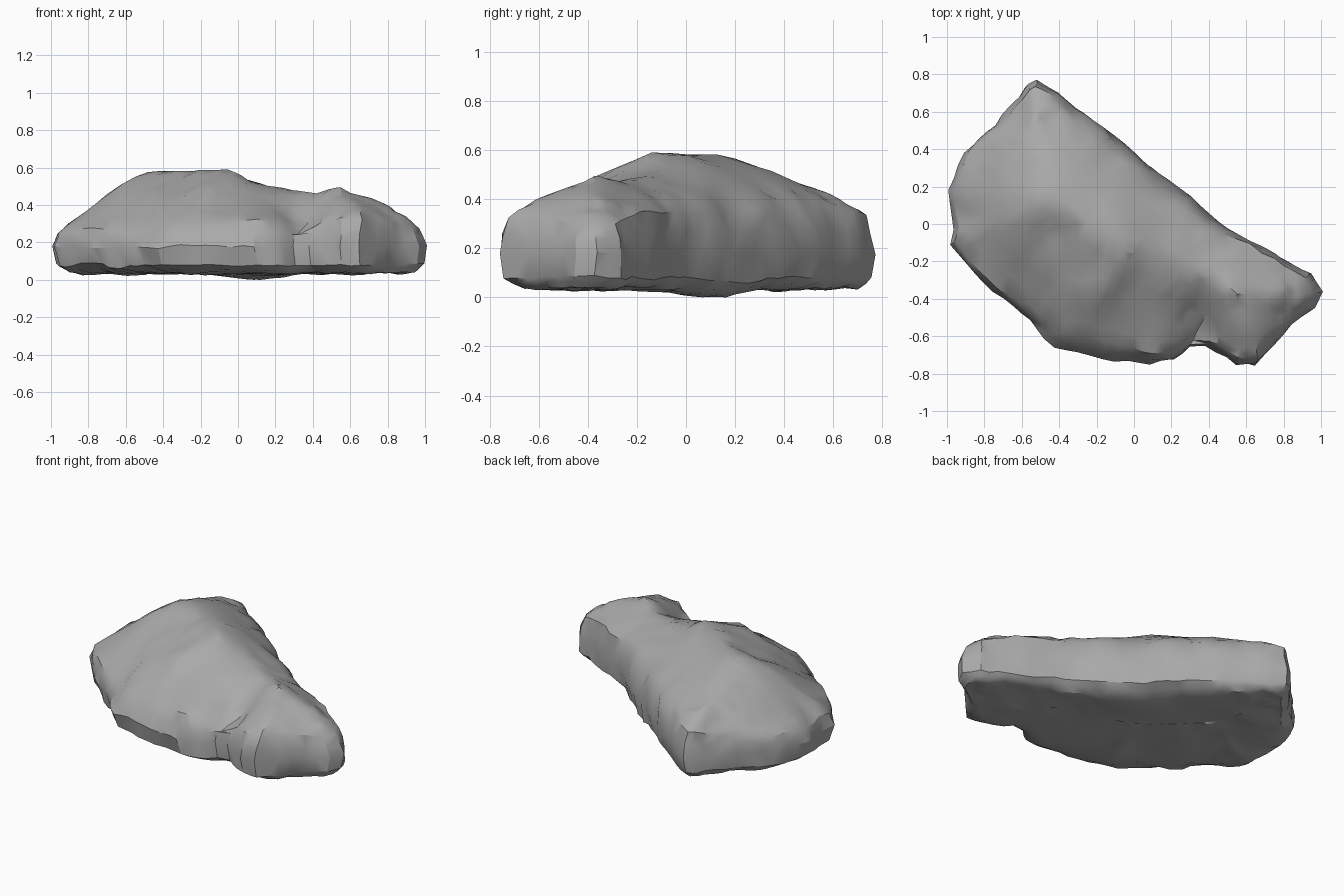
import bpy, bmesh, math
from mathutils import Vector, noise

if "Cube" in bpy.data.objects:
    bpy.data.objects.remove(bpy.data.objects["Cube"], do_unlink=True)

# Footprint: x, y and the height where the steep wall meets the top
OUTLINE = [(-.57, .75, .33), (-.52, .765, .34), (-.41, .70, .36), (-.15, .51, .37),
           (.14, .27, .37), (.50, -.02, .36), (.75, -.16, .35), (.95, -.27, .31),
           (1, -.37, .28), (.96, -.45, .29), (.84, -.54, .31), (.65, -.755, .33),
           (.55, -.755, .34), (.39, -.645, .31), (.3, -.66, .29), (.2, -.73, .31),
           (.09, -.755, .32), (-.1, -.73, .32), (-.3, -.69, .32), (-.42, -.65, .31),
           (-.6, -.48, .29), (-.75, -.36, .28), (-.9, -.22, .27), (-.98, -.11, .26),
           (-.96, -.03, .26), (-1, .18, .25), (-.9, .38, .28), (-.74, .53, .29)]
# Crest line running along the rock
CREST = [Vector(p) for p in [(-.53, .52, .45), (-.45, .18, .61), (-.28, .04, .59),
                             (-.05, -.12, .61), (.13, -.18, .52), (.42, -.29, .49),
                             (.57, -.37, .505), (.82, -.38, .385)]]
STEP = .065


def divide(points, step, closed):
    """Evenly spaced points along a path."""
    pts = [Vector(p) for p in points]
    ends = pts[1:] + (pts[:1] if closed else [])
    out = []
    for a, b in zip(pts, ends):
        n = max(1, round((b - a).xy.length / step))
        out += [a.lerp(b, i / n) for i in range(n)]
    return out if closed else out + pts[-1:]


def bump(x, y, cx, cy, rx, ry):
    return math.exp(-((x - cx) / rx) ** 2 - ((y - cy) / ry) ** 2)


def rough(co):
    return noise.noise_vector(co * 6) * .015 + noise.noise_vector(co * 15) * .014


def shoulder(rim, crest):
    """Share of the way to the crest where the wall ends, wider at the front."""
    inset = .03 + .06 * bump(rim.x, rim.y, -.2, -.65, .45, .3)
    return inset / (crest - rim).xy.length


def top_point(rim, crest, t):
    start = shoulder(rim, crest)
    p = rim.lerp(crest, start + (1 - start) * t)
    p.z = rim.z + (crest.z - rim.z) * (.55 * t + .45 * math.sin(t * math.pi / 2))
    # Valley between the two lobes and a small chip near the back
    p.z -= .09 * bump(p.x, p.y, .32, -.5, .11, .17)
    p.z -= .03 * bump(p.x, p.y, -.61, .38, .05, .06)
    return p


def base_point(rim, crest, t):
    p = rim.lerp(crest, t)
    p.z = .04 + .055 * max(0, 1 - t / .28) ** 1.5
    p.z -= .03 * bump(p.x, p.y, .05, .1, .2, .2)
    return p


def wall_point(rim, crest, z, share):
    p = rim.lerp(crest, shoulder(rim, crest) * share)
    p.z = z
    return p


# Tie every footprint point to a crest point, evened out round the bends
rims = divide(OUTLINE, STEP, True)
spine = divide(CREST, STEP * .8, False)
count = len(rims)
ties = [min(range(len(spine)), key=lambda k: (spine[k] - r).xy.length) for r in rims]
for _ in range(5):
    ties = [(ties[i - 1] + 2 * ties[i] + ties[(i + 1) % count]) / 4 for i in range(count)]
pairs = [(r, spine[round(k)]) for r, k in zip(rims, ties)]

# Rings from the middle of the underside, up the wall, to the crest
rings = [[base_point(r, c, t) for r, c in pairs] for t in (1, .8, .6, .42, .27, .14, .04)]
rings.append([wall_point(r, c, .18, 0) for r, c in pairs])
rings.append([wall_point(r, c, .5 * (.19 + r.z), .4) for r, c in pairs])
rings += [[top_point(r, c, t) for r, c in pairs] for t in (0, .14, .3, .48, .64, .82, 1)]

bm = bmesh.new()
levels = [[bm.verts.new(p) for p in ring] for ring in rings]
for low, high in zip(levels, levels[1:]):
    for i in range(count):
        j = (i + 1) % count
        bm.faces.new((low[j], low[i], high[i], high[j]))

# Close the seams, split into facets, soften the top, then roughen
bmesh.ops.remove_doubles(bm, verts=bm.verts, dist=.015)
bmesh.ops.holes_fill(bm, edges=[e for e in bm.edges if e.is_boundary], sides=0)
bmesh.ops.triangulate(bm, faces=bm.faces)
upper = [v for v in bm.verts if v.co.z > .36]
for _ in range(2):
    bmesh.ops.smooth_vert(bm, verts=upper, factor=.5,
                          use_axis_x=True, use_axis_y=True, use_axis_z=True)
for v in bm.verts:
    v.co += rough(v.co)
bmesh.ops.recalc_face_normals(bm, faces=bm.faces)

# Seat the rock on the ground
floor = min(v.co.z for v in bm.verts)
bmesh.ops.translate(bm, vec=(0, 0, -floor), verts=bm.verts)

mesh = bpy.data.meshes.new("rock")
bm.to_mesh(mesh)
bm.free()
rock = bpy.data.objects.new("rock", mesh)
bpy.context.collection.objects.link(rock)

# Stone grey
stone = bpy.data.materials.new("stone grey")
stone.use_nodes = True
colour = (.4, .4, .4, 1)
stone.diffuse_color = colour
stone.node_tree.nodes["Principled BSDF"].inputs["Base Color"].default_value = colour
mesh.materials.append(stone)

# Soft facets, with only the stronger breaks kept sharp
bpy.context.view_layer.objects.active = rock
rock.select_set(True)
bpy.ops.object.shade_smooth_by_angle(angle=math.radians(30))
